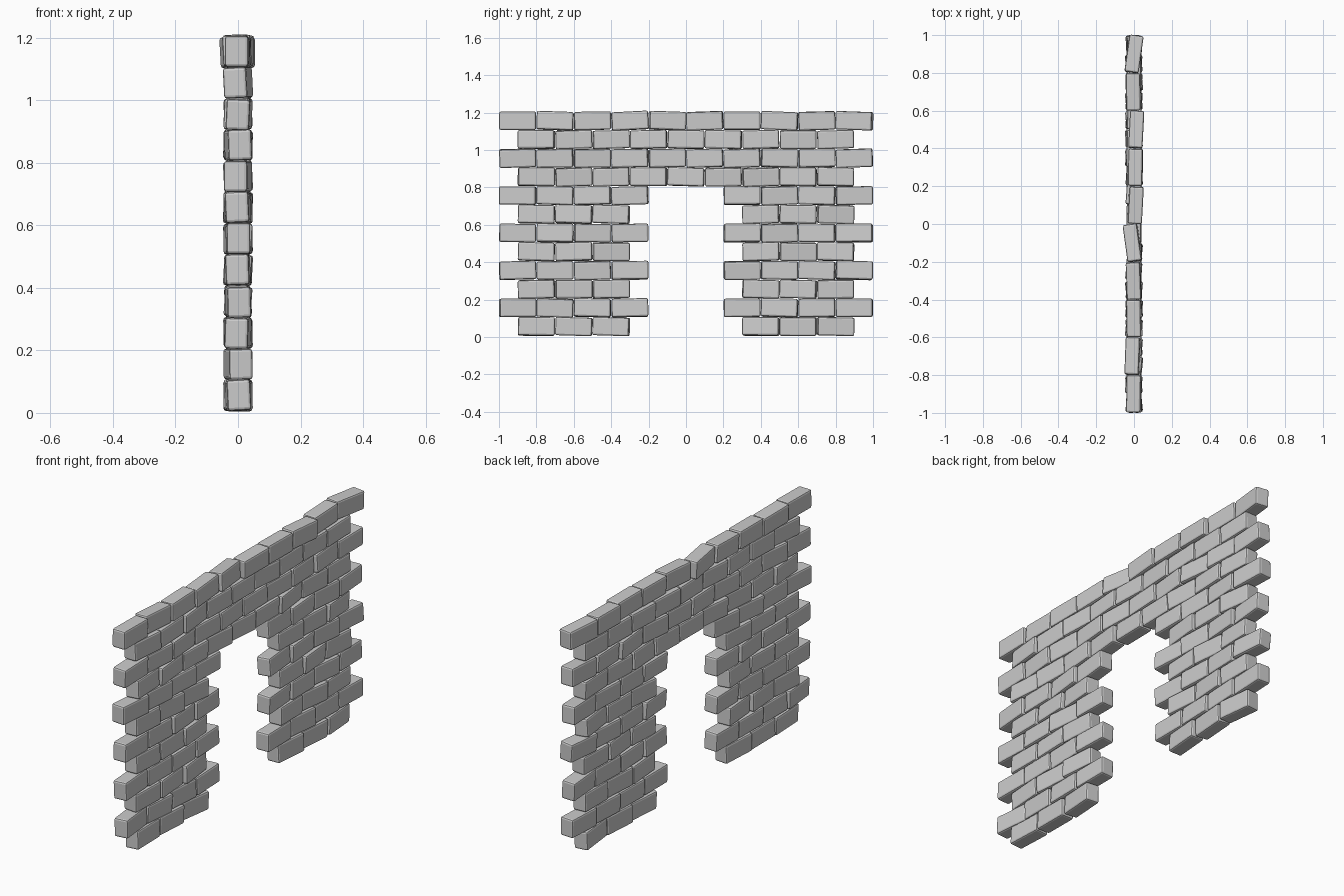
import bpy, bmesh, random
from math import radians

if "Cube" in bpy.data.objects:
    bpy.data.objects.remove(bpy.data.objects["Cube"])

random.seed(7)
LENGTH, HEIGHT, DEPTH = 0.196, 0.098, 0.075

# one bevelled brick mesh shared by the whole wall
bm = bmesh.new()
bmesh.ops.create_cube(bm, size=1)
bmesh.ops.scale(bm, vec=(DEPTH, LENGTH, HEIGHT), verts=bm.verts)
bmesh.ops.bevel(bm, geom=bm.edges[:], offset=0.009, segments=2,
                profile=0.5, affect='EDGES')
brick_mesh = bpy.data.meshes.new("brick")
bm.to_mesh(brick_mesh)
bm.free()


def brick(row, y, tilt, roll, yaw, x=0.0):
    ob = bpy.data.objects.new(f"brick_row_{row + 1}", brick_mesh)
    ob.location = (x, y, 0.056 + 0.1 * row)
    ob.rotation_euler = (radians(tilt), radians(roll), radians(yaw))
    bpy.context.collection.objects.link(ob)


# lower courses: alternating overlap, with a doorway in the middle
# rows 9-11: full-width courses over the doorway
for row in range(11):
    count = 10 if row % 2 else 9
    for i in range(count):
        y = (i - (count - 1) / 2) * 0.2
        if row < 8 and abs(y) < 0.25:
            continue
        brick(row, y, random.uniform(-2, 2), random.uniform(-4, 4),
              random.uniform(-6, 6))

# top course: tilt, yaw and sideways offset of each brick
top = [(0, -1, -0.003), (-2, -2, -0.008), (1, 1, -0.002), (3, 2, -0.002),
       (-2, 8, -0.008), (2, -3, 0.008), (0, -1, 0.008), (-2.5, -3, 0.012),
       (1.5, 1, -0.005), (-2, -8, 0)]
for i, (tilt, yaw, x) in enumerate(top):
    brick(11, -0.9 + 0.2 * i, tilt, random.uniform(-3, 3), yaw, x)
